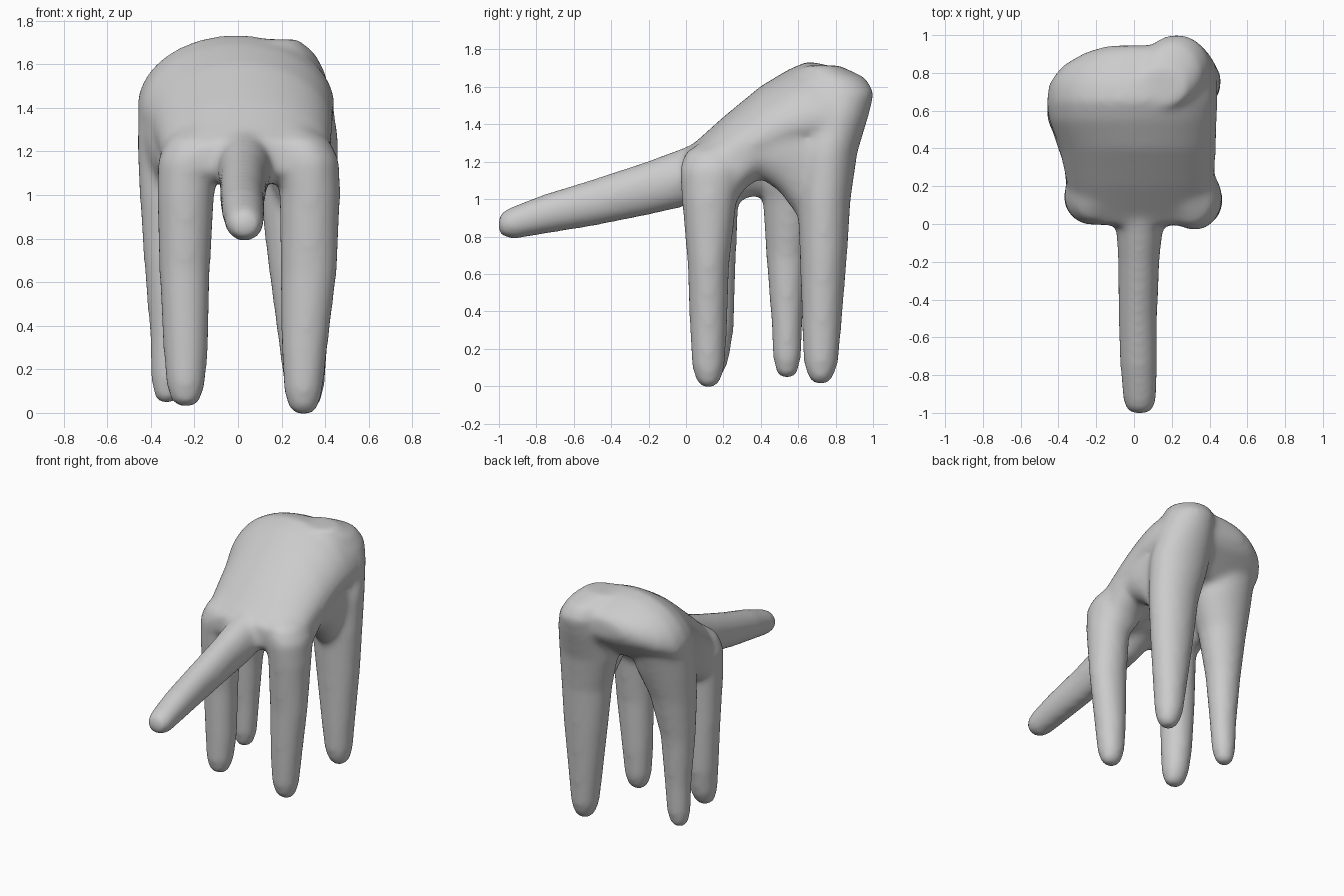
import bpy, bmesh, math

bm = bmesh.new()


def loft(axis, sections, n=32):
    """Closed tube along z or y. Section: (position, centre a, centre b, half a, half b[, lower half b])."""
    rings = []
    for pos, ca, cb, ha, hb, *low in sections:
        ring = []
        for i in range(n):
            t = 2 * math.pi * i / n
            s = math.sin(t)
            a = ca + ha * math.cos(t)
            b = cb + s * (low[0] if low and s < 0 else hb)
            ring.append(bm.verts.new((a, b, pos) if axis == 'z' else (a, pos, b)))
        rings.append(ring)
    for r0, r1 in zip(rings, rings[1:]):
        for i in range(n):
            j = (i + 1) % n
            bm.faces.new((r0[i], r0[j], r1[j], r1[i]))
    bm.faces.new(rings[0][::-1])
    bm.faces.new(rings[-1])


# front right leg
loft('z', [(-.008, .30, .12, .035, .03), (.02, .30, .12, .068, .062), (.1, .30, .12, .09, .088),
           (.3, .305, .12, .107, .10), (.65, .325, .12, .13, .112), (1.0, .33, .125, .14, .148),
           (1.16, .32, .14, .145, .175), (1.25, .29, .155, .13, .16), (1.31, .25, .2, .09, .11)])
# front left leg
loft('z', [(.027, -.24, .13, .035, .03), (.055, -.24, .13, .068, .062), (.13, -.24, .138, .09, .09),
           (.3, -.24, .15, .104, .106), (.65, -.245, .153, .117, .114), (1.0, -.24, .143, .132, .138),
           (1.16, -.23, .15, .138, .155), (1.25, -.21, .165, .12, .145), (1.31, -.18, .2, .09, .1)])
# back left leg
loft('z', [(.042, -.33, .54, .03, .03), (.07, -.325, .54, .06, .058), (.15, -.32, .54, .08, .076),
           (.35, -.315, .54, .09, .085), (.7, -.315, .54, .118, .112), (1.0, -.29, .56, .162, .15),
           (1.2, -.25, .59, .212, .18), (1.38, -.24, .62, .22, .2), (1.5, -.22, .64, .18, .17)])
# back right leg
loft('z', [(.012, .31, .72, .035, .035), (.04, .31, .72, .068, .065), (.12, .305, .722, .093, .092),
           (.3, .30, .725, .112, .105), (.7, .29, .735, .155, .127), (1.0, .28, .738, .18, .143),
           (1.25, .25, .757, .212, .16), (1.45, .235, .80, .198, .178), (1.57, .225, .828, .172, .18),
           (1.65, .2, .79, .155, .17), (1.715, .15, .72, .13, .1)])
# trunk
loft('y', [(-1.005, .03, .86, .045, .04), (-.98, .03, .867, .075, .07), (-.92, .03, .875, .09, .09),
           (-.75, .025, .922, .099, .108), (-.5, .02, .98, .103, .126), (-.2, .025, 1.06, .11, .146),
           (0, .03, 1.12, .125, .16), (.15, .03, 1.2, .14, .14)])
# webs joining front and back legs on each side
loft('y', [(.12, .3, 1.1, .12, .14), (.25, .29, 1.15, .135, .19), (.32, .29, 1.21, .14, .15),
           (.4, .28, 1.27, .14, .16), (.5, .275, 1.27, .15, .17, .23), (.58, .27, 1.27, .15, .2, .34),
           (.68, .27, 1.27, .15, .2, .36)])
loft('y', [(.15, -.23, 1.1, .12, .14), (.25, -.24, 1.12, .125, .15), (.34, -.25, 1.2, .13, .19),
           (.42, -.27, 1.25, .14, .16, .24), (.52, -.29, 1.27, .15, .2, .3)])
# domed body
loft('y', [(-.005, .04, 1.15, .27, .11, .06), (.05, .04, 1.15, .34, .155, .11), (.2, .035, 1.2, .39, .24, .12),
           (.4, .02, 1.31, .415, .295, .15), (.55, -.005, 1.38, .445, .315, .15),
           (.65, -.01, 1.4, .455, .337, .16), (.75, -.005, 1.42, .445, .3, .14),
           (.84, .0, 1.46, .38, .22, .1), (.91, .03, 1.5, .29, .14, .08),
           (.945, .06, 1.53, .2, .07, .05)], 40)

bmesh.ops.recalc_face_normals(bm, faces=bm.faces)
mesh = bpy.data.meshes.new("body")
bm.to_mesh(mesh)
bm.free()
body = bpy.data.objects.new("body_with_legs_and_trunk", mesh)
bpy.context.collection.objects.link(body)

grey = bpy.data.materials.new("plain grey")
grey.diffuse_color = (0.6, 0.6, 0.6, 1)
mesh.materials.append(grey)

# fuse the parts into one soft skin
remesh = body.modifiers.new("fuse", 'REMESH')
remesh.mode = 'VOXEL'
remesh.voxel_size = .018
remesh.use_smooth_shade = True
smooth = body.modifiers.new("soften", 'SMOOTH')
smooth.factor = .5
smooth.iterations = 20
